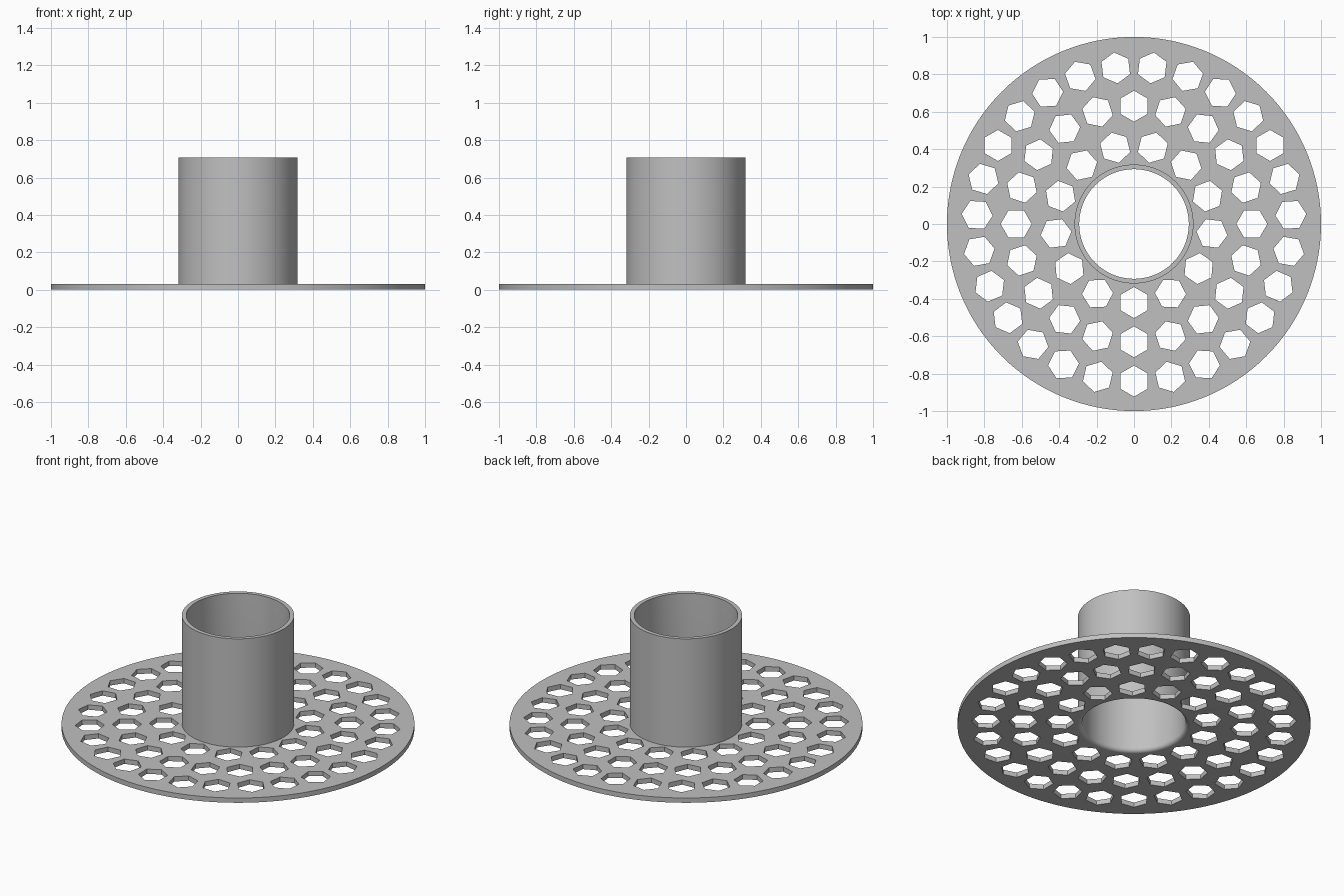
import bpy, bmesh, math
from mathutils import Matrix

if "Cube" in bpy.data.objects:
    bpy.data.objects.remove(bpy.data.objects["Cube"])

SEG = 128
PLATE_R, PLATE_H = 1.0, 0.03
TUBE_OUT, TUBE_IN, TUBE_H = 0.318, 0.293, 0.707
FILLET = 0.025

grey = bpy.data.materials.new("light grey")
grey.diffuse_color = (0.53, 0.53, 0.53, 1)
grey.use_nodes = True
grey.node_tree.nodes["Principled BSDF"].inputs["Base Color"].default_value = grey.diffuse_color


def make_object(name, bm):
    bmesh.ops.recalc_face_normals(bm, faces=bm.faces)
    mesh = bpy.data.meshes.new(name)
    bm.to_mesh(mesh)
    bm.free()
    mesh.materials.append(grey)
    obj = bpy.data.objects.new(name, mesh)
    bpy.context.collection.objects.link(obj)
    return obj


# Flange and tube: one closed profile revolved around z, rounded at the bore mouth
profile = [(TUBE_IN, TUBE_H), (TUBE_OUT, TUBE_H), (TUBE_OUT, PLATE_H),
           (PLATE_R, PLATE_H), (PLATE_R, 0)]
for i in range(7):
    a = math.radians(90 * i / 6)
    profile.append((TUBE_IN + FILLET * (1 - math.sin(a)),
                    FILLET * (1 - math.cos(a))))

bm = bmesh.new()
rings = []
for s in range(SEG):
    a = 2 * math.pi * s / SEG
    rings.append([bm.verts.new((r * math.cos(a), r * math.sin(a), z)) for r, z in profile])
n = len(profile)
for s in range(SEG):
    here, there = rings[s], rings[(s + 1) % SEG]
    for i in range(n):
        j = (i + 1) % n
        bm.faces.new((here[i], there[i], there[j], here[j]))
body = make_object("flanged_tube", bm)

# Hexagonal holes: three rings, each starting at the front, flats facing the centre
bm = bmesh.new()
for radius, count in ((0.42, 13), (0.63, 20), (0.84, 27)):
    for k in range(count):
        turn = Matrix.Rotation(-math.pi / 2 + 2 * math.pi * k / count, 4, 'Z')
        place = turn @ Matrix.Translation((radius, 0, PLATE_H / 2)) \
            @ Matrix.Rotation(math.pi / 6, 4, 'Z')
        bmesh.ops.create_cone(bm, cap_ends=True, segments=6, radius1=0.083,
                              radius2=0.083, depth=0.1, matrix=place)
cutter = make_object("hole_cutter", bm)
cutter.hide_render = True

# Cut the holes, then remove the cutter
cut = body.modifiers.new("holes", 'BOOLEAN')
cut.operation, cut.solver, cut.object = 'DIFFERENCE', 'EXACT', cutter
bpy.context.view_layer.objects.active = body
body.select_set(True)
cutter.select_set(False)
bpy.ops.object.modifier_apply(modifier=cut.name)
bpy.data.objects.remove(cutter)
bpy.ops.object.shade_smooth_by_angle(angle=math.radians(30))
